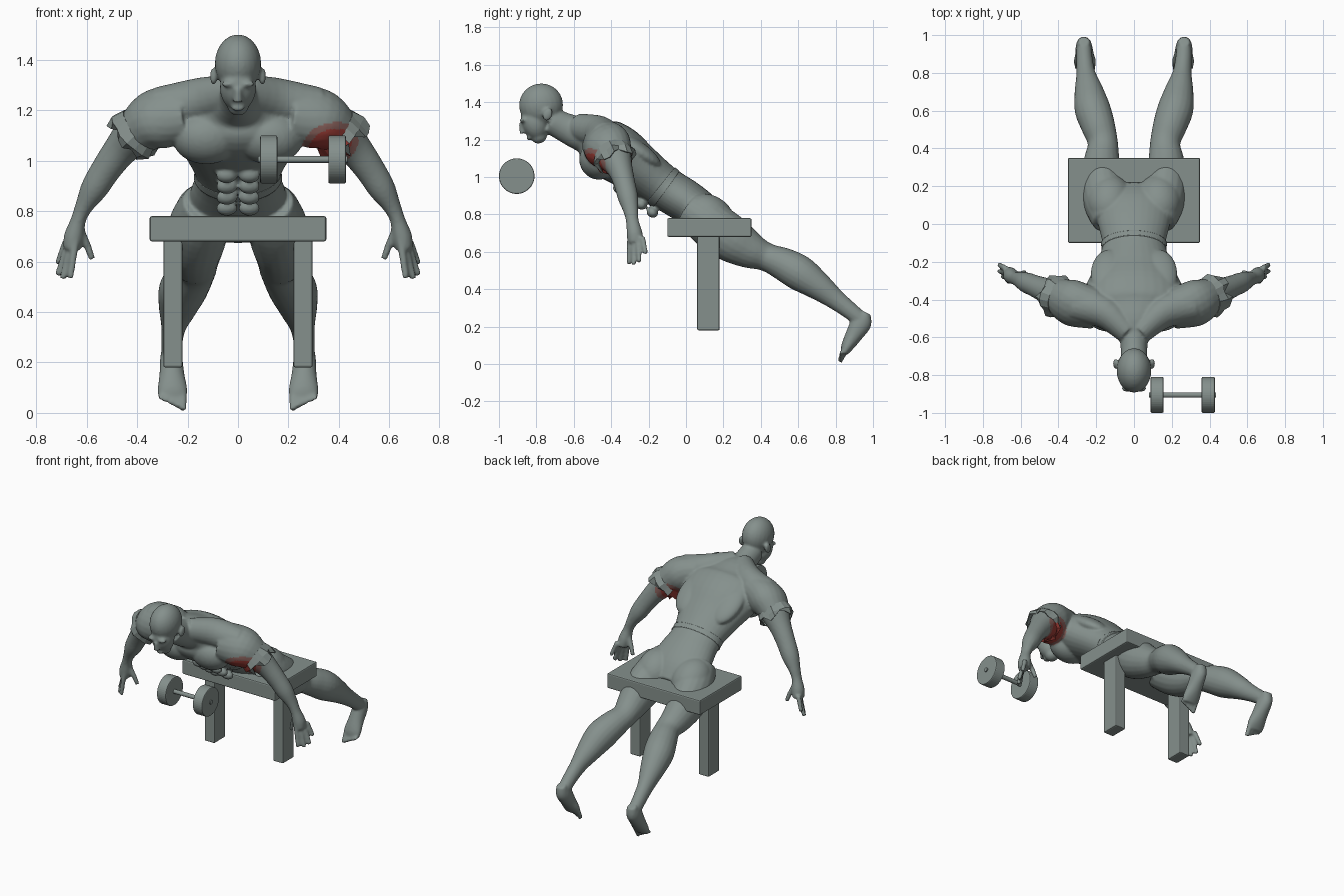
import bpy, bmesh, math, random
from mathutils import Vector, Matrix

if "Cube" in bpy.data.objects:
    bpy.data.objects.remove(bpy.data.objects["Cube"], do_unlink=True)
random.seed(4)


def material(name, rgb):
    m = bpy.data.materials.new(name)
    m.use_nodes = True
    m.diffuse_color = (*rgb, 1)
    m.node_tree.nodes["Principled BSDF"].inputs["Base Color"].default_value = (*rgb, 1)
    return m


GREY = material("grey green", (0.235, 0.28, 0.265))
DULL = material("dull red", (0.27, 0.13, 0.115))
RED = material("muscle red", (0.36, 0.05, 0.04))


def add_object(name, bm, mats=(GREY,), smooth=False):
    mesh = bpy.data.meshes.new(name)
    bmesh.ops.recalc_face_normals(bm, faces=bm.faces[:])
    bm.to_mesh(mesh)
    bm.free()
    for m in mats:
        mesh.materials.append(m)
    ob = bpy.data.objects.new(name, mesh)
    bpy.context.collection.objects.link(ob)
    for p in mesh.polygons:
        p.use_smooth = smooth
    return ob


def spline(a, b, c, d, t):
    return 0.5 * (2 * b + (c - a) * t + (2 * a - 5 * b + 4 * c - d) * t * t
                  + (3 * b - a - 3 * c + d) * t ** 3)


def loft(bm, sections, mirror=False, sides=20, steps=4):
    """Elliptical tube; each section is x, y, z, half width, half depth."""
    for s in ((1, -1) if mirror else (1,)):
        pts = [Vector(p) for p in sections]
        ext = [pts[0]] + pts + [pts[-1]]
        path = [spline(*ext[i:i + 4], k / steps) for i in range(len(pts) - 1) for k in range(steps)]
        path.append(pts[-1])
        cen = [Vector(p[:3]) for p in path]
        rings = []
        for i, p in enumerate(path):
            t = (cen[min(i + 1, len(cen) - 1)] - cen[max(i - 1, 0)]).normalized()
            side = (Vector((1, 0, 0)) - t * t.x).normalized()
            up = t.cross(side)
            ring = []
            for k in range(sides):
                a = 2 * math.pi * k / sides
                v = cen[i] + side * p[3] * math.cos(a) + up * p[4] * math.sin(a)
                ring.append(bm.verts.new((v.x * s, v.y, v.z)))
            rings.append(ring)
        for r, q in zip(rings, rings[1:]):
            for k in range(sides):
                j = (k + 1) % sides
                bm.faces.new((r[k], r[j], q[j], q[k]))
        bm.faces.new(rings[0])
        bm.faces.new(rings[-1])


def blob(bm, centre, size, tilt=0, mirror=False):
    """Ellipsoid tilted about the x axis."""
    for s in ((1, -1) if mirror else (1,)):
        c = Vector((centre[0] * s, centre[1], centre[2]))
        mat = Matrix.Translation(c) @ Matrix.Rotation(tilt, 4, "X") @ Matrix.Diagonal((*size, 1))
        bmesh.ops.create_uvsphere(bm, u_segments=24, v_segments=16, radius=1, matrix=mat)


def finger(bm, a, b, r):
    loft(bm, [(*a, r, r), (*b, r * 0.8, r * 0.8)], mirror=True, sides=10, steps=3)


body = bmesh.new()

# Torso and neck
TORSO = [(0, -.72, 1.30, .07, .07), (0, -.6, 1.245, .08, .085), (0, -.52, 1.22, .16, .11),
         (0, -.45, 1.17, .26, .15), (0, -.36, 1.12, .265, .155), (0, -.25, 1.04, .215, .135),
         (0, -.12, .945, .168, .118), (0, 0, .87, .19, .115), (0, .09, .80, .2, .11),
         (0, .17, .73, .14, .08)]
loft(body, TORSO, sides=32)

# Muscles of the trunk
loft(body, [(.03, -.58, 1.27, .06, .07), (.15, -.47, 1.24, .085, .09), (.3, -.42, 1.2, .1, .09)], mirror=True)
blob(body, (.125, -.47, 1.09), (.135, .1, .105), .5, mirror=True)
blob(body, (.13, -.27, 1.15), (.1, .16, .05), -.6, mirror=True)
blob(body, (.13, .125, .785), (.122, .15, .115), -.6, mirror=True)
for i in range(4):
    blob(body, (.045, -.36 + .06 * i, .94 - .043 * i), (.042, .032, .028), -.6, mirror=True)

# Head
blob(body, (0, -.775, 1.385), (.092, .118, .115), .3)
blob(body, (0, -.81, 1.29), (.072, .07, .095), .35)
blob(body, (0, -.785, 1.215), (.042, .042, .035), .4)
loft(body, [(0, -.885, 1.29, .012, .012), (0, -.868, 1.235, .02, .022)], sides=10)
blob(body, (.035, -.872, 1.305), (.032, .018, .012), .4, mirror=True)
blob(body, (0, -.838, 1.21), (.028, .016, .012), .4)
blob(body, (.097, -.74, 1.335), (.014, .026, .036), -.4, mirror=True)

# Arms and hands
loft(body, [(.2, -.45, 1.19, .1, .12), (.32, -.42, 1.165, .115, .13), (.39, -.39, 1.12, .095, .105),
            (.46, -.355, 1.05, .07, .07), (.52, -.33, .97, .06, .058), (.57, -.31, .89, .054, .054),
            (.61, -.295, .82, .036, .04), (.633, -.287, .765, .03, .034), (.65, -.275, .70, .04, .042),
            (.66, -.268, .65, .034, .042)], mirror=True)
TIPS = [(.665, -.305, .535), (.695, -.28, .53), (.715, -.25, .545), (.715, -.215, .59)]
for i, tip in enumerate(TIPS):
    finger(body, (.645 + .012 * i, -.3 + .022 * i, .68), tip, .016)
finger(body, (.635, -.28, .74), (.6, -.265, .665), .021)
finger(body, (.6, -.265, .67), (.578, -.255, .61), .016)

# Legs and feet
loft(body, [(.12, .02, .83, .1, .1), (.15, .12, .755, .12, .125), (.17, .24, .67, .115, .125),
            (.17, .34, .61, .095, .1), (.165, .43, .572, .08, .076), (.19, .52, .535, .09, .088),
            (.22, .61, .485, .095, .095), (.24, .71, .415, .075, .075), (.255, .80, .345, .05, .055),
            (.263, .89, .275, .042, .045), (.264, .93, .24, .04, .045)], mirror=True)
loft(body, [(.265, .965, .275, .03, .025), (.265, .94, .225, .043, .055), (.262, .895, .15, .05, .045),
            (.26, .86, .09, .06, .032), (.26, .845, .055, .055, .018)], mirror=True)
for i in range(5):
    x = .218 + .022 * i
    finger(body, (x, .853, .075), (x, .822, .013 + .011 * i), .017 - .0015 * i)

# Fuse the body into one smooth skin
skin = add_object("body", body, (GREY, DULL, RED))
remesh = skin.modifiers.new("fuse", "REMESH")
remesh.mode = "VOXEL"
remesh.voxel_size = .008
soften = skin.modifiers.new("soften", "SMOOTH")
soften.factor = .5
soften.iterations = 4
graph = bpy.context.evaluated_depsgraph_get()
fused = bpy.data.meshes.new_from_object(skin.evaluated_get(graph))
skin.modifiers.clear()
skin.data = fused
fused.name = "body"
fused.materials.clear()
for m in (GREY, DULL, RED):
    fused.materials.append(m)

# Highlighted muscle on the left upper arm
for p in fused.polygons:
    p.use_smooth = True
    c = p.center - Vector((.36, -.42, 1.08))
    d = Vector((c.x / .105, c.y / .15, c.z / .085)).length
    p.material_index = 2 if d < .9 else 1 if d < 1.12 else 0

# Waistband: thin ring hugging the waist
band = bmesh.new()
loft(band, [(0, -.135, .957, .173, .122), (0, -.12, .945, .173, .122), (0, -.105, .934, .175, .121)], sides=48)
add_object("waistband", band, smooth=True)

# Torn sleeves around the upper arms
for s, name in ((1, "left"), (-1, "right")):
    bm = bmesh.new()
    start, axis = Vector((.395, -.388, 1.115)), Vector((.65, .3, -.65)).normalized()
    u = Vector((0, 1, 0)) - axis * axis.y
    u.normalize()
    w = axis.cross(u)
    rows = []
    for j in range(3):
        row = []
        for k in range(18):
            a = 2 * math.pi * k / 18
            r = (.1, .1, .088)[j] + random.uniform(-.004, .022) * (j > 0)
            along = (-.02, .03, .055)[j] + random.uniform(-.03, .03) * (j == 2)
            v = start + axis * along + (u * math.cos(a) + w * math.sin(a)) * r
            row.append(bm.verts.new((v.x * s, v.y, v.z)))
        rows.append(row)
    for j in range(2):
        for k in range(18):
            n = (k + 1) % 18
            f = bm.faces.new((rows[j][k], rows[j][n], rows[j + 1][n], rows[j + 1][k]))
            mid = f.calc_center_median()
            f.material_index = 2 if s > 0 and mid.z < 1.09 and mid.x < .42 else 0
    sleeve = add_object(name + "_torn_sleeve", bm, (GREY, DULL, RED))
    sleeve.modifiers.new("cloth", "SOLIDIFY").thickness = .006


def box(name, lo, hi, bevel=.008):
    bm = bmesh.new()
    lo, hi = Vector(lo), Vector(hi)
    bmesh.ops.create_cube(bm, size=1, matrix=Matrix.Translation((lo + hi) / 2) @ Matrix.Diagonal((*(hi - lo), 1)))
    bmesh.ops.bevel(bm, geom=bm.edges[:], offset=bevel, segments=2, profile=.5, affect="EDGES")
    add_object(name, bm)


def disc(name, x0, x1, radius, bevel=0):
    bm = bmesh.new()
    place = Matrix.Translation(((x0 + x1) / 2, -.905, 1.005)) @ Matrix.Rotation(math.pi / 2, 4, "Y")
    bmesh.ops.create_cone(bm, cap_ends=True, segments=48, radius1=radius, radius2=radius,
                          depth=x1 - x0, matrix=place)
    if bevel:
        rims = [e for e in bm.edges if abs(e.verts[0].co.x - e.verts[1].co.x) < .001]
        bmesh.ops.bevel(bm, geom=rims, offset=bevel, segments=2, profile=.5, affect="EDGES")
    add_object(name, bm)


# Bench
box("bench_seat", (-.35, -.1, .68), (.35, .35, .78))
box("bench_left_leg", (.22, .06, .18), (.296, .18, .69))
box("bench_right_leg", (-.296, .06, .18), (-.22, .18, .69))

# Dumbbell
disc("dumbbell_bar", .08, .435, .014)
disc("dumbbell_inner_weight", .088, .156, .095, .006)
disc("dumbbell_outer_weight", .358, .428, .095, .006)
